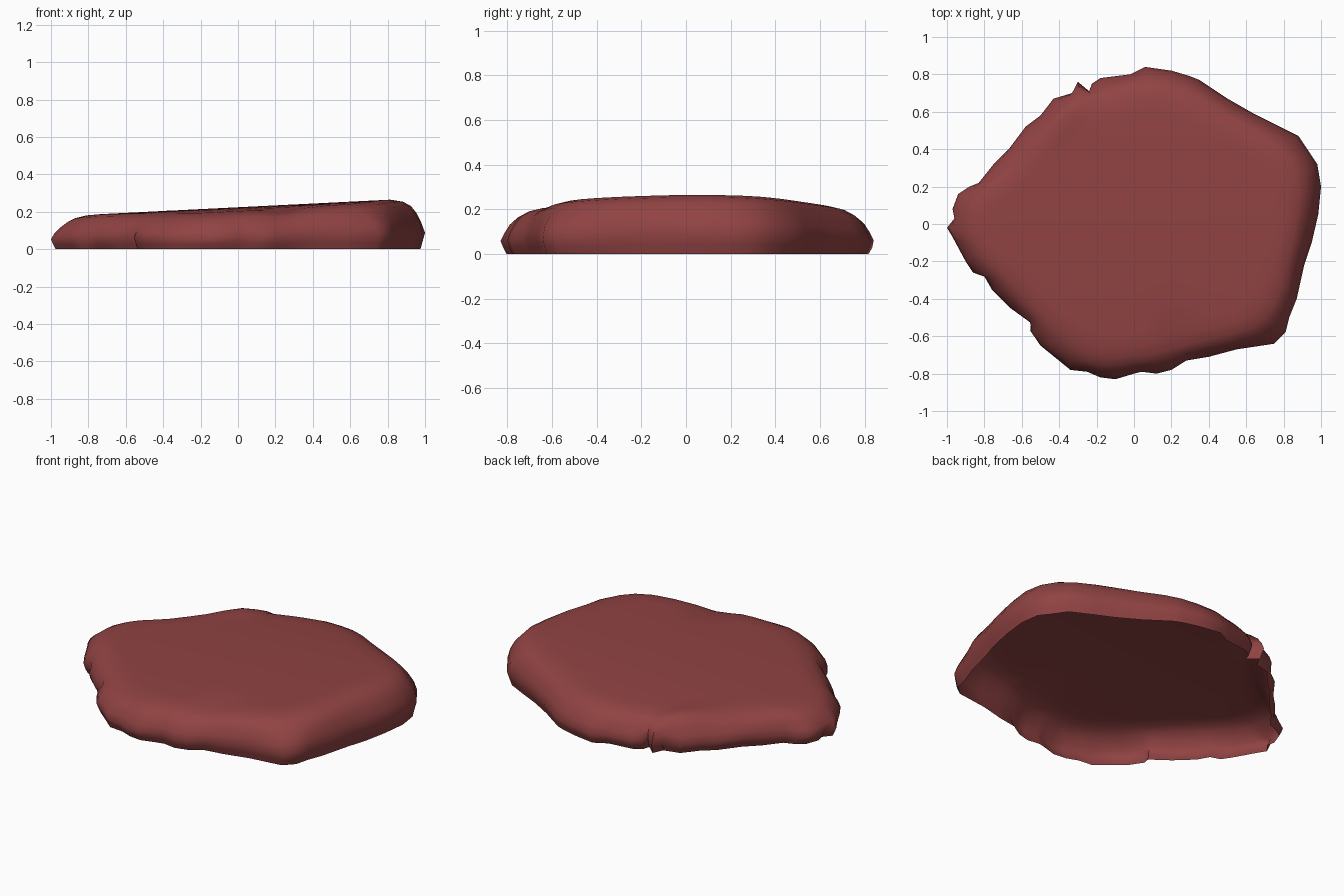
import bpy, bmesh, math
from mathutils import Vector, noise

if "Cube" in bpy.data.objects:
    bpy.data.objects.remove(bpy.data.objects["Cube"])

# Plan outline of the slab, counterclockwise from the left tip
OUTLINE = [
    (-1, -.02), (-.97, -.07), (-.9, -.2), (-.86, -.26), (-.8, -.28), (-.76, -.35),
    (-.66, -.45), (-.55, -.53), (-.555, -.57), (-.5, -.65), (-.34, -.78), (-.25, -.79),
    (-.18, -.82), (-.1, -.83), (0, -.8), (.04, -.79), (.12, -.8), (.2, -.78),
    (.28, -.73), (.4, -.71), (.55, -.67), (.75, -.64), (.81, -.58), (.83, -.5),
    (.87, -.4), (.91, -.22), (.95, -.1), (.985, .05), (1, .2), (.98, .32),
    (.94, .38), (.88, .47), (.74, .54), (.64, .59), (.5, .67), (.35, .77),
    (.3, .79), (.2, .82), (.06, .84), (-.02, .8), (-.18, .78), (-.225, .75),
    (-.24, .71), (-.3, .76), (-.33, .7), (-.43, .67), (-.5, .58), (-.58, .52),
    (-.67, .4), (-.75, .32), (-.83, .22), (-.88, .2), (-.94, .16), (-.97, .08),
    (-.96, .03)]

# Side rows: (fraction of local height, inset from outline, roughness)
ROWS = [(0, .025, .008), (.15, .012, .01), (.32, 0, 0), (.52, .012, .012),
        (.7, .03, .014), (.86, .06, .014), (.95, .1, .012), (1, .16, .008)]


def top_height(x, y):
    """Tilted, gently domed top with a low ridge at the back left."""
    u = (x + .38) * .6 + (y - .6) * .8
    v = (x + .38) * .8 - (y - .6) * .6
    ridge = .035 * math.exp(-(u / .17) ** 2 - (v / .06) ** 2)
    dip = .02 * math.exp(-((x - .25) / .1) ** 2 - ((y + .62) / .12) ** 2)
    tip = .05 * max(0, -x - .75)
    return .224 + .05 * x - .05 * y * y + ridge - dip - tip


pts = [Vector((x, y, 0)) for x, y in OUTLINE]
n = len(pts)
soft = [(pts[i - 2] + pts[i - 1] * 2 + p * 2 + pts[(i + 1) % n] * 2 + pts[(i + 2) % n]) / 8
        for i, p in enumerate(pts)]

bm = bmesh.new()
rings = []

# Rough, bulging side wall, open underneath
for frac, inset, rough in ROWS:
    ring = []
    for p, s in zip(pts, soft):
        q = p.lerp(s, max(0, frac - .35) / .65)
        d = inset + rough * noise.noise(Vector((q.x * 5, q.y * 5, frac * 3)))
        q = q * (1 - d / q.length)
        ring.append(bm.verts.new((q.x, q.y, frac * top_height(q.x, q.y))))
    rings.append(ring)

# Broad top surface
for scale in (.9, .78, .62, .42, .2):
    ring = []
    for s in soft:
        q = s * (1 - .16 / s.length) * scale
        ring.append(bm.verts.new((q.x, q.y, top_height(q.x, q.y))))
    rings.append(ring)

for a, b in zip(rings, rings[1:]):
    for i in range(n):
        j = (i + 1) % n
        bm.faces.new((a[i], a[j], b[j], b[i]))
centre = bm.verts.new((0, 0, top_height(0, 0)))
for i in range(n):
    bm.faces.new((rings[-1][i], rings[-1][(i + 1) % n], centre))

mesh = bpy.data.meshes.new("rock_slab")
bm.to_mesh(mesh)
bm.free()
slab = bpy.data.objects.new("rock_slab", mesh)
bpy.context.collection.objects.link(slab)

# Dull red stone
mat = bpy.data.materials.new("red_stone")
mat.diffuse_color = (.28, .055, .055, 1)
mat.use_nodes = True
mat.node_tree.nodes["Principled BSDF"].inputs["Base Color"].default_value = mat.diffuse_color
mesh.materials.append(mat)

bpy.context.view_layer.objects.active = slab
slab.select_set(True)
bpy.ops.object.shade_smooth_by_angle(angle=math.radians(45))
